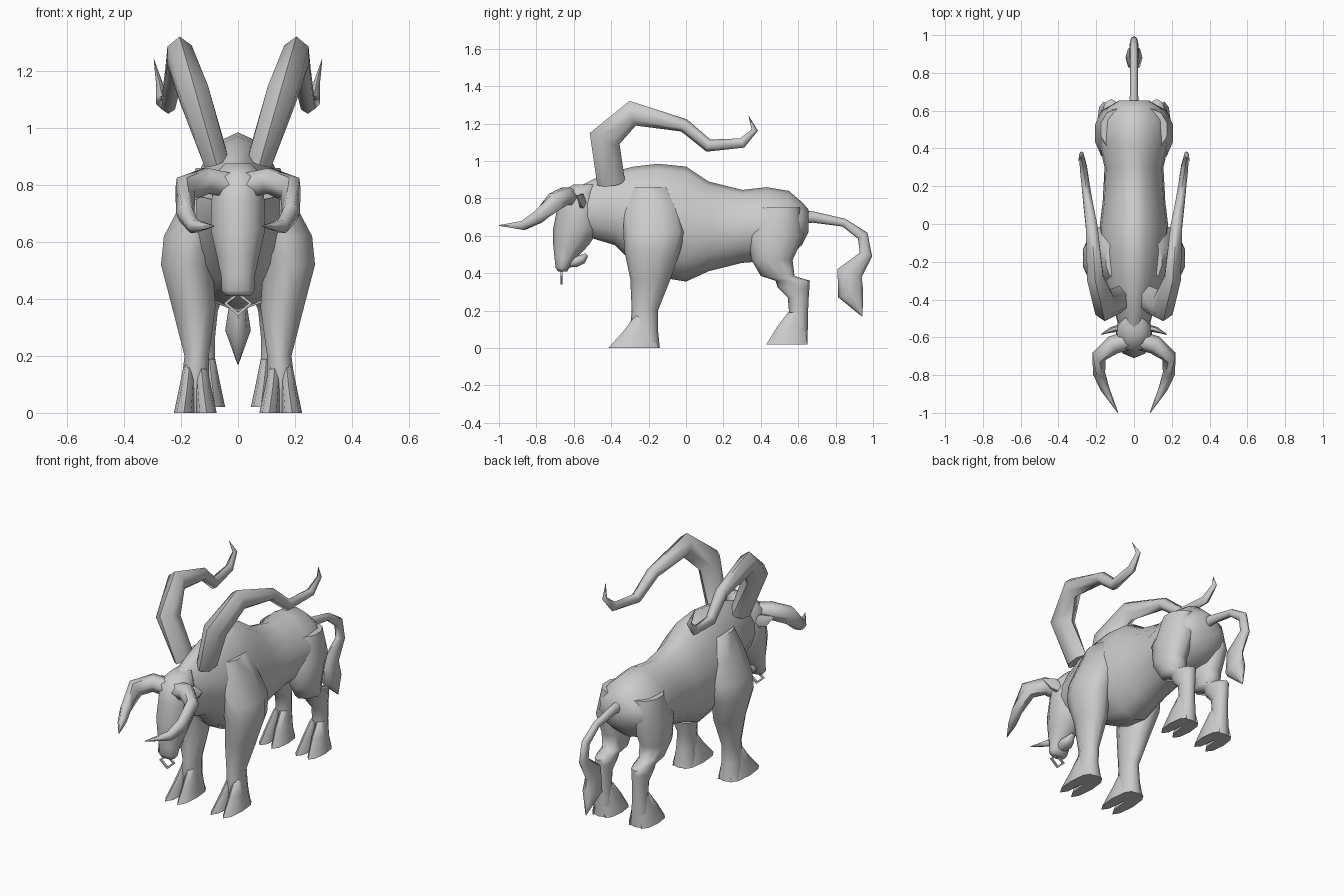
import bpy, bmesh, math
from mathutils import Vector

hide = bpy.data.materials.new("plain grey")
hide.diffuse_color = (0.6, 0.6, 0.6, 1)
X, Y, Z = Vector((1, 0, 0)), Vector((0, 1, 0)), Vector((0, 0, 1))


def finish(name, bm, mirror, angle=65):
    bmesh.ops.recalc_face_normals(bm, faces=bm.faces)
    me = bpy.data.meshes.new(name)
    bm.to_mesh(me)
    bm.free()
    me.materials.append(hide)
    ob = bpy.data.objects.new(name, me)
    bpy.context.collection.objects.link(ob)
    if mirror:
        ob.modifiers.new("mirror", 'MIRROR')
    bpy.ops.object.select_all(action='DESELECT')
    ob.select_set(True)
    bpy.context.view_layer.objects.active = ob
    bpy.ops.object.shade_smooth_by_angle(angle=math.radians(angle))
    return ob


def loft(name, rows, axes=None, ref=X, n=10, mirror=False, pinch=0.0):
    """Rows are (x, y, z, radius_a, radius_b); rings use fixed axes or follow the path."""
    bm = bmesh.new()
    pts = [Vector(r[:3]) for r in rows]
    rings = []
    for i, r in enumerate(rows):
        if axes:
            a, b = axes
        else:
            d0 = (pts[i] - pts[max(i - 1, 0)]).normalized()
            d1 = (pts[min(i + 1, len(pts) - 1)] - pts[i]).normalized()
            t = (d0 + d1).normalized()
            a = (ref - t * ref.dot(t)).normalized()
            b = t.cross(a)
        ring = []
        for k in range(n):
            u = math.tau * k / n + math.pi / 2
            w = r[3] * (1 - pinch * max(0, math.sin(u)))
            ring.append(bm.verts.new(pts[i] + a * (w * math.cos(u)) + b * (r[4] * math.sin(u))))
        rings.append(ring)
    for p, q in zip(rings, rings[1:]):
        for k in range(n):
            m = (k + 1) % n
            bm.faces.new((p[k], p[m], q[m], q[k]))
    bm.faces.new(rings[0])
    bm.faces.new(rings[-1])
    bmesh.ops.remove_doubles(bm, verts=bm.verts, dist=0.0005)
    return finish(name, bm, mirror)


# torso and neck: y, bottom, top, half width
torso = [(-.60, .62, .85, .07), (-.48, .58, .91, .10), (-.38, .55, .945, .135),
         (-.28, .45, .97, .17), (-.15, .38, .985, .19), (0, .355, .97, .185),
         (.12, .41, .89, .17), (.30, .455, .845, .16), (.43, .465, .86, .19),
         (.55, .49, .84, .185), (.62, .55, .78, .14), (.655, .62, .74, .08)]
loft("torso", [(0, y, (b + t) / 2, w, (t - b) / 2) for y, b, t, w in torso],
     axes=(X, Z), n=14, pinch=0.25)

# head, tapering down to the muzzle
loft("head", [(0, -.53, .875, .05, .07), (0, -.575, .83, .09, .10), (0, -.575, .74, .098, .115),
              (0, -.585, .64, .10, .125), (0, -.615, .55, .078, .095), (0, -.645, .48, .062, .058),
              (0, -.66, .43, .06, .037), (0, -.66, .41, .045, .025)], axes=(X, Y))
loft("chin", [(0, -.64, .45, .03, .02), (0, -.59, .462, .045, .03), (0, -.555, .475, .03, .025),
              (0, -.53, .50, .01, .01)], n=8)

# head horns and ears
loft("head_horn", [(.04, -.62, .80, .05, .05), (.11, -.64, .815, .05, .05),
                   (.185, -.70, .785, .055, .04), (.185, -.79, .70, .04, .033),
                   (.155, -.87, .655, .028, .024), (.085, -1.0, .655, .002, .002)],
     ref=Z, n=6, mirror=True)
loft("ear", [(.07, -.55, .77, .03, .02), (.12, -.56, .79, .04, .015),
             (.175, -.585, .815, .002, .002)], ref=Z, n=6, mirror=True)

# long swept horns rising from the shoulders
loft("shoulder_horn", [(.075, -.40, .88, .05, .075), (.155, -.435, 1.12, .06, .085),
                       (.205, -.285, 1.255, .05, .068), (.225, -.01, 1.19, .035, .036),
                       (.245, .12, 1.082, .028, .034), (.268, .30, 1.096, .022, .027),
                       (.278, .368, 1.165, .012, .017), (.295, .335, 1.24, .001, .001)],
     n=6, mirror=True)

# legs, horizontal rings from top to bottom
loft("front_leg", [(.10, -.19, .86, .05, .10), (.13, -.18, .75, .065, .15),
                   (.165, -.17, .62, .10, .165), (.18, -.18, .52, .095, .15),
                   (.155, -.19, .37, .08, .108), (.145, -.22, .20, .045, .07),
                   (.15, -.225, .10, .052, .075), (.15, -.205, 0, .068, .065)],
     axes=(X, Y), mirror=True)
loft("rear_leg", [(.09, .50, .75, .09, .11), (.12, .48, .60, .09, .15), (.125, .46, .47, .08, .11),
                  (.12, .49, .385, .062, .09), (.12, .57, .36, .052, .092),
                  (.12, .575, .325, .048, .085), (.12, .60, .27, .042, .056),
                  (.12, .602, .18, .042, .05), (.12, .60, .02, .058, .05)],
     axes=(X, Y), mirror=True)

# cloven hooves
for name, x, y, z in (("front", .15, -.28, 0), ("rear", .12, .54, .02)):
    for side, s in (("inner", -1), ("outer", 1)):
        loft(f"{name}_{side}_toe", [(x + s * .02, y + .045, z + .17, .02, .04),
                                    (x + s * .028, y + .02, z + .09, .028, .075),
                                    (x + s * .04, y, z, .035, .135 if z == 0 else .11)],
             axes=(X, Y), n=8, mirror=True)

# tail with its tuft
loft("tail", [(0, .60, .70, .03, .04), (0, .68, .70, .022, .03), (0, .845, .67, .02, .022),
              (0, .945, .60, .02, .03), (0, .962, .50, .022, .034), (0, .875, .40, .028, .068),
              (0, .88, .29, .045, .07), (0, .942, .17, .002, .002)], n=8)

# diamond nose ring
bm = bmesh.new()
loops = []
for x, z in ((0, .425), (.05, .385), (0, .34), (-.05, .385)):
    c = Vector((0, 0, .385))
    out = (Vector((x, 0, z)) - c).normalized()
    loops.append([bm.verts.new(Vector((x, -.665 + dy, z)) - out * d)
                  for dy, d in ((-.006, 0), (.006, 0), (.006, .013), (-.006, .013))])
for i in range(4):
    p, q = loops[i], loops[(i + 1) % 4]
    for k in range(4):
        m = (k + 1) % 4
        bm.faces.new((p[k], p[m], q[m], q[k]))
finish("nose_ring", bm, False, 30)
